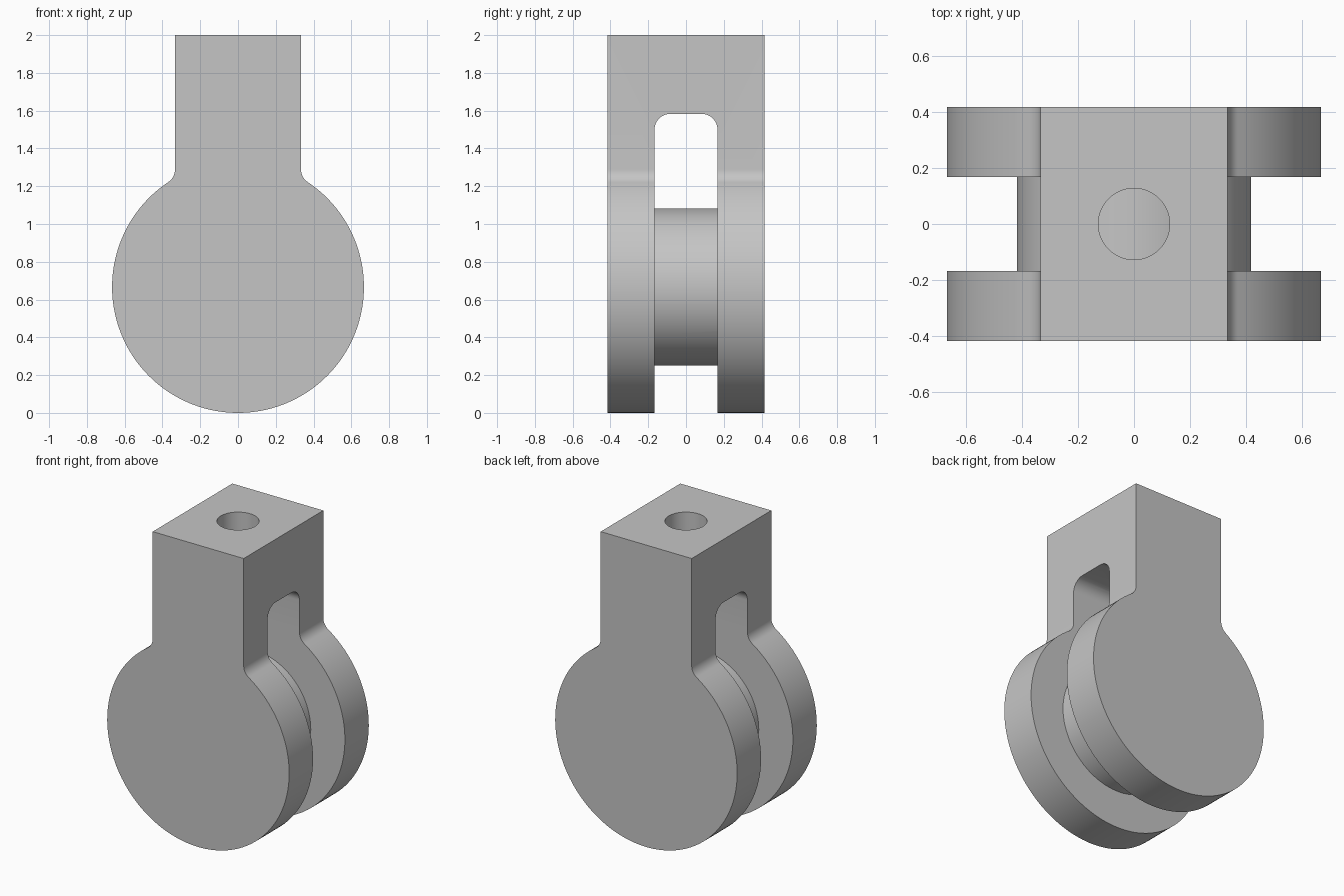
import bpy, bmesh
from math import sin, cos, pi, sqrt, atan2
from mathutils import Vector

cube = bpy.data.objects.get("Cube")
if cube:
    bpy.data.objects.remove(cube, do_unlink=True)

# Main dimensions
R = 2 / 3            # cheek disc radius, also the disc centre height
NECK = 1 / 3         # half width of the neck
DEPTH = 5 / 12       # half depth of the body
SLOT = 1 / 6         # half width of the slot
SLOT_TOP = 1.583
FILLET = 1 / 12
HUB_R = 5 / 12
HOLE_R = 0.127

grey = bpy.data.materials.new("light grey")
grey.use_nodes = True
colour = (0.56, 0.56, 0.56, 1)
grey.diffuse_color = colour
grey.node_tree.nodes["Principled BSDF"].inputs["Base Color"].default_value = colour


def arc(cx, cz, r, start, end, steps):
    return [(cx + r * cos(start + (end - start) * i / steps),
             cz + r * sin(start + (end - start) * i / steps)) for i in range(steps + 1)]


def prism(name, points, axis, half):
    """Extrude a closed (horizontal, z) outline by half each way along x or y."""
    place = (lambda u, z: Vector((u, -half, z))) if axis == "y" else (lambda u, z: Vector((-half, u, z)))
    bm = bmesh.new()
    face = bm.faces.new([bm.verts.new(place(u, z)) for u, z in points])
    grown = bmesh.ops.extrude_face_region(bm, geom=[face])
    move = Vector((0, 2 * half, 0)) if axis == "y" else Vector((2 * half, 0, 0))
    bmesh.ops.translate(bm, verts=[v for v in grown["geom"] if isinstance(v, bmesh.types.BMVert)], vec=move)
    bmesh.ops.recalc_face_normals(bm, faces=bm.faces)
    mesh = bpy.data.meshes.new(name)
    bm.to_mesh(mesh)
    bm.free()
    mesh.materials.append(grey)
    obj = bpy.data.objects.new(name, mesh)
    bpy.context.collection.objects.link(obj)
    return obj


def combine(target, tool, operation):
    """Apply a boolean and remove the tool."""
    mod = target.modifiers.new(tool.name, "BOOLEAN")
    mod.operation, mod.object, mod.solver = operation, tool, "EXACT"
    bpy.context.view_layer.objects.active = target
    bpy.ops.object.modifier_apply(modifier=mod.name)
    bpy.data.objects.remove(tool, do_unlink=True)


# Body: disc blended into a square neck with small fillets
fx = NECK + FILLET
fz = sqrt((R + FILLET) ** 2 - fx ** 2)
touch = atan2(fz, fx)
right = arc(0, R, R, -pi / 2, touch, 64)
right += arc(fx, R + fz, FILLET, touch + pi, pi, 10)[1:]
right.append((NECK, 2))
left = [(-x, z) for x, z in reversed(right[1:])]
body = prism("clevis_body", right + left, "y", DEPTH)

# Slot between the cheeks, with rounded upper corners
corner = SLOT - FILLET
slot_outline = [(-SLOT, -0.2), (SLOT, -0.2)]
slot_outline += arc(corner, SLOT_TOP - FILLET, FILLET, 0, pi / 2, 10)
slot_outline += arc(-corner, SLOT_TOP - FILLET, FILLET, pi / 2, pi, 10)
combine(body, prism("slot_cutter", slot_outline, "x", 1), "DIFFERENCE")

# Vertical hole from the top down into the slot
bpy.ops.mesh.primitive_cylinder_add(vertices=64, radius=HOLE_R, depth=0.8, location=(0, 0, 1.8))
hole = bpy.context.object
hole.name = "hole_cutter"
hole.data.materials.append(grey)
combine(body, hole, "DIFFERENCE")

# Round hub joining the cheeks
hub = prism("hub", arc(0, R, HUB_R, 0, 2 * pi, 96)[:-1], "y", SLOT + 0.1)
combine(body, hub, "UNION")

# Smooth curved walls, crisp edges
bpy.ops.object.select_all(action="DESELECT")
body.select_set(True)
bpy.context.view_layer.objects.active = body
bpy.ops.object.shade_smooth_by_angle(angle=pi / 6)
